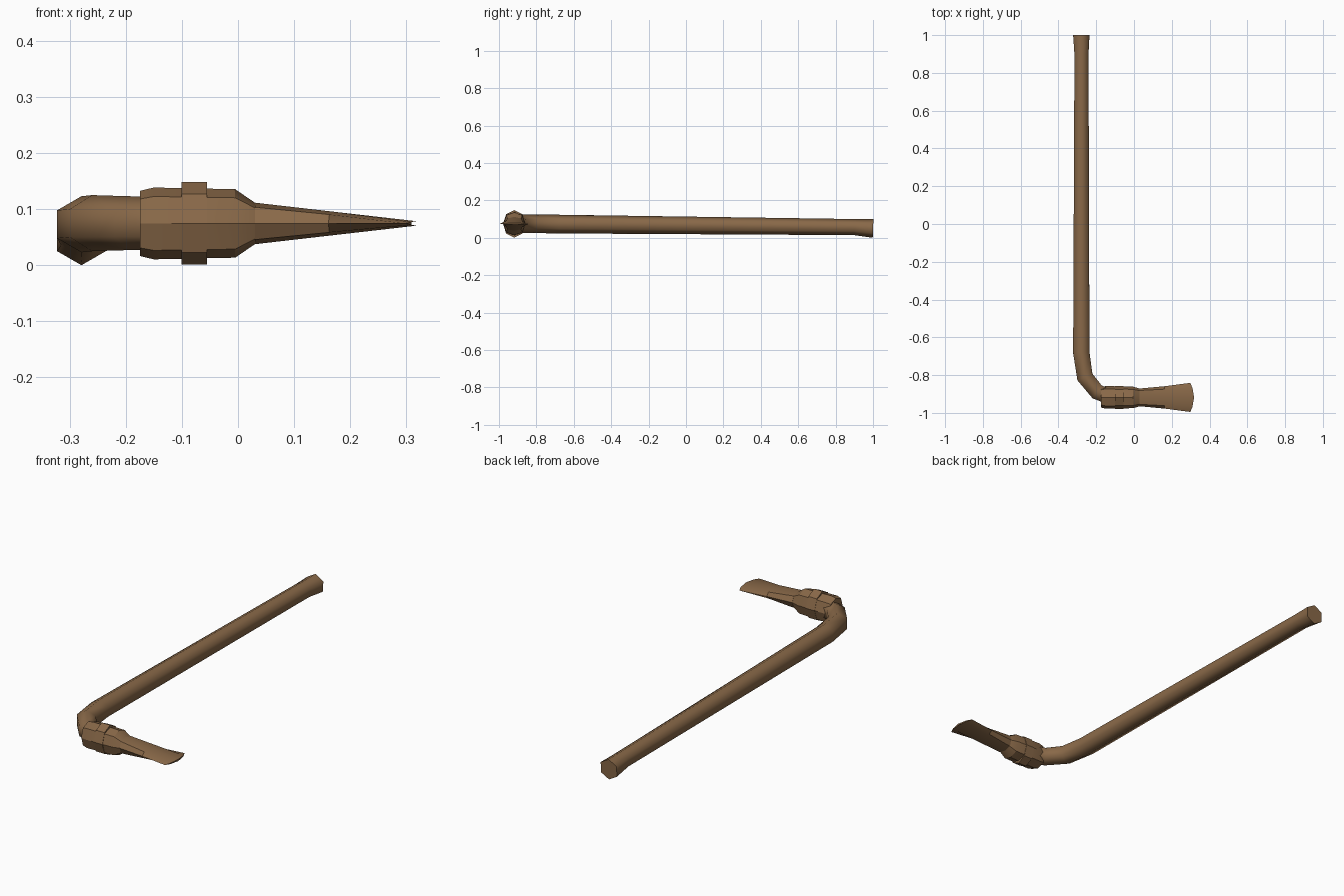
import bpy, bmesh, math
from mathutils import Vector

cube = bpy.data.objects.get("Cube")
if cube:
    bpy.data.objects.remove(cube, do_unlink=True)

brown = bpy.data.materials.new("Weathered brown")
brown.use_nodes = True
colour = (0.25, 0.14, 0.065, 1)
brown.diffuse_color = colour
brown.node_tree.nodes["Principled BSDF"].inputs["Base Color"].default_value = colour


def loft(name, rings, angle):
    """Skin a list of equal-sized point rings, cap both ends, shade by angle."""
    bm = bmesh.new()
    loops = [[bm.verts.new(p) for p in ring] for ring in rings]
    n = len(loops[0])
    for a, b in zip(loops, loops[1:]):
        for i in range(n):
            j = (i + 1) % n
            bm.faces.new((a[i], a[j], b[j], b[i]))
    bm.faces.new(loops[0])
    bm.faces.new(loops[-1])
    bmesh.ops.recalc_face_normals(bm, faces=bm.faces)
    mesh = bpy.data.meshes.new(name)
    bm.to_mesh(mesh)
    bm.free()
    mesh.materials.append(brown)
    obj = bpy.data.objects.new(name, mesh)
    bpy.context.collection.objects.link(obj)
    bpy.ops.object.select_all(action='DESELECT')
    obj.select_set(True)
    bpy.context.view_layer.objects.active = obj
    bpy.ops.object.shade_smooth_by_angle(angle=math.radians(angle))
    return obj


def hex_ring(centre, tangent, radius):
    """Six-sided ring with a corner pointing up, square to the path."""
    side = tangent.cross(Vector((0, 0, 1))).normalized()
    up = side.cross(tangent).normalized()
    return [centre + radius * (math.sin(k * math.pi / 3) * side
                               + math.cos(k * math.pi / 3) * up) for k in range(6)]


HEAD_Y, HEAD_Z = -0.918, 0.0745


def oct_ring(x, ry, rz, diag=0.75, bow=0.0):
    """Eight-sided ring across the head; bow pulls the sides back in x."""
    ring = []
    for k in range(8):
        c, s = math.cos(k * math.pi / 4), math.sin(k * math.pi / 4)
        if k % 2:
            c, s = math.copysign(diag, c), math.copysign(diag, s)
        ring.append(Vector((x - bow * c * c, HEAD_Y + ry * c, HEAD_Z + rz * s)))
    return ring


# Handle: gently tapering bent shaft with a flared butt
path = [(-0.279, 1.0, 0.05, 0.05), (-0.278, 0.9, 0.057, 0.043),
        (-0.279, -0.68, 0.073, 0.05), (-0.26, -0.81, 0.075, 0.05),
        (-0.195, -0.889, 0.075, 0.048), (-0.12, -0.918, 0.075, 0.047)]
points = [Vector(p[:3]) for p in path]
rings = []
for i, p in enumerate(points):
    before = (p - points[i - 1]).normalized() if i else Vector((0, -1, 0))
    after = (points[i + 1] - p).normalized() if i + 1 < len(points) else before
    rings.append(hex_ring(p, before + after, path[i][3]))
loft("handle", rings, 65)

# Socket: chamfered octagonal collar narrowing toward the blade
loft("socket", [oct_ring(-0.175, 0.053, 0.058), oct_ring(-0.15, 0.06, 0.064),
                oct_ring(-0.005, 0.057, 0.061), oct_ring(0.03, 0.047, 0.037)], 30)

# Band wrapped around the socket
loft("socket_band", [oct_ring(x, 0.0605, 0.0735, 0.71) for x in (-0.101, -0.055)], 30)

# Blade: thins in height while fanning out to a bowed cutting edge
loft("blade", [oct_ring(0.03, 0.047, 0.037, 0.78),
               oct_ring(0.165, 0.059, 0.0215, 0.74, 0.004),
               oct_ring(0.318, 0.077, 0.004, 0.65, 0.02)], 30)
